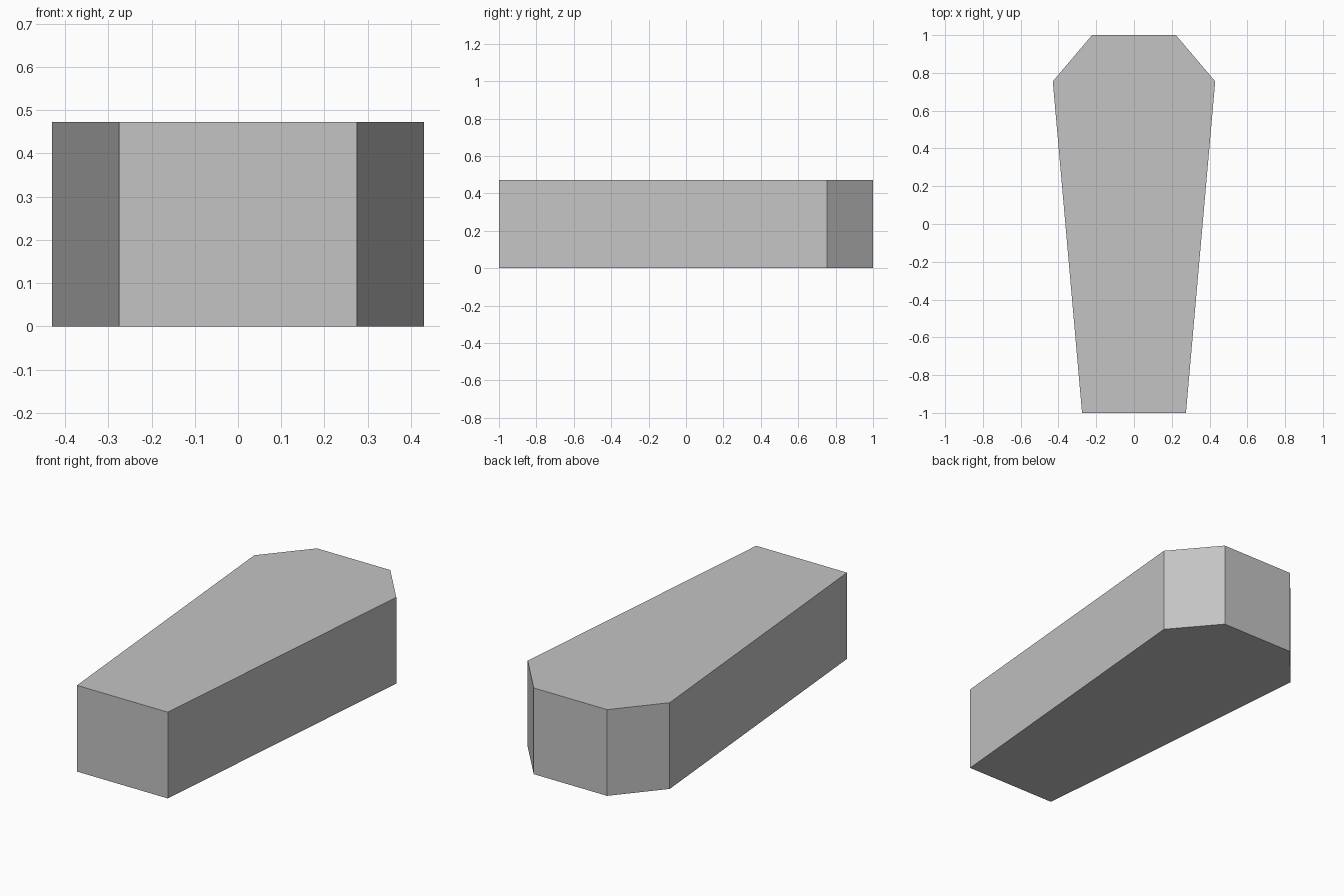
import bpy
import bmesh

cube = bpy.data.objects.get("Cube")
if cube:
    bpy.data.objects.remove(cube, do_unlink=True)

# Plain grey material
grey = bpy.data.materials.new("plain_grey")
grey.use_nodes = True
colour = (0.55, 0.55, 0.55, 1)
grey.diffuse_color = colour
grey.node_tree.nodes["Principled BSDF"].inputs["Base Color"].default_value = colour

# Half outline from foot to head, mirrored to a tapered hexagon
HEIGHT = 0.472
half = [(0.275, -1), (0.43, 0.755), (0.222, 1)]
outline = half + [(-x, y) for x, y in reversed(half)]

# Extrude the outline into the solid box
bm = bmesh.new()
base = bm.faces.new([bm.verts.new((x, y, 0)) for x, y in outline])
top = bmesh.ops.extrude_face_region(bm, geom=[base], use_keep_orig=True)
verts = [v for v in top["geom"] if isinstance(v, bmesh.types.BMVert)]
bmesh.ops.translate(bm, verts=verts, vec=(0, 0, HEIGHT))
bmesh.ops.recalc_face_normals(bm, faces=bm.faces)

mesh = bpy.data.meshes.new("tapered_box")
bm.to_mesh(mesh)
bm.free()
mesh.materials.append(grey)
box = bpy.data.objects.new("tapered_box", mesh)
bpy.context.collection.objects.link(box)
